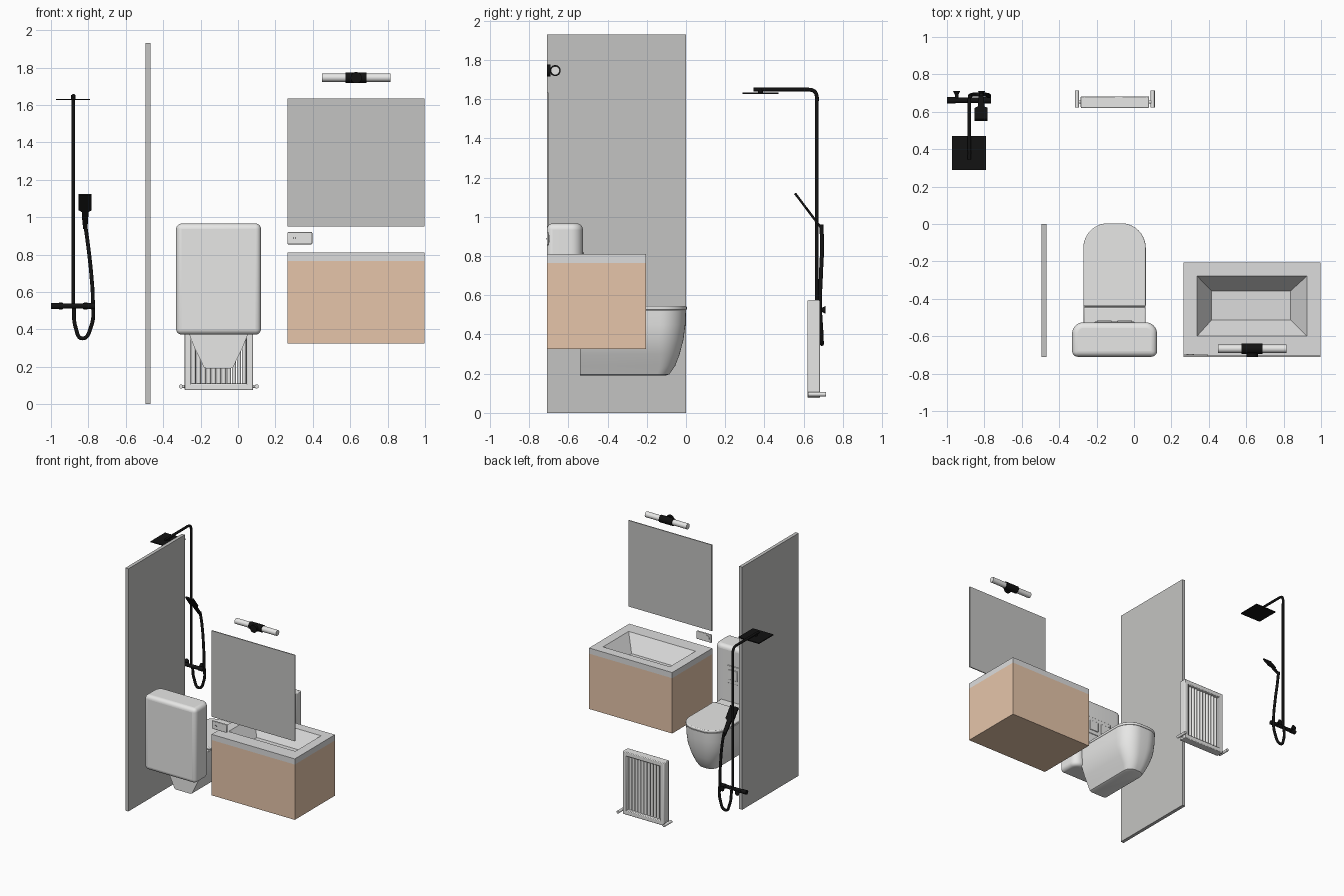
import bpy, bmesh, math
from mathutils import Vector

if "Cube" in bpy.data.objects:
    bpy.data.objects.remove(bpy.data.objects["Cube"])


def material(name, r, g, b):
    m = bpy.data.materials.new(name)
    m.diffuse_color = (r, g, b, 1)
    m.use_nodes = True
    m.node_tree.nodes["Principled BSDF"].inputs["Base Color"].default_value = m.diffuse_color
    return m


WHITE = material("white_ceramic", .8, .8, .79)
STONE = material("pale_stone", .72, .72, .72)
GREY = material("grey_glass", .55, .55, .54)
WOOD = material("light_wood", .79, .56, .40)
BLACK = material("matte_black", .006, .006, .006)


def finish(name, bm, mat, bevel=0, segs=3, smooth=True):
    bmesh.ops.recalc_face_normals(bm, faces=bm.faces)
    me = bpy.data.meshes.new(name)
    bm.to_mesh(me)
    bm.free()
    ob = bpy.data.objects.new(name, me)
    bpy.context.collection.objects.link(ob)
    me.materials.append(mat)
    if bevel:
        b = ob.modifiers.new("bevel", 'BEVEL')
        b.width, b.segments, b.limit_method = bevel, segs, 'ANGLE'
        b.angle_limit = math.radians(40)
    if smooth:
        bpy.ops.object.select_all(action='DESELECT')
        ob.select_set(True)
        bpy.context.view_layer.objects.active = ob
        bpy.ops.object.shade_smooth_by_angle(angle=math.radians(35))
    return ob


def box(name, x, y, z, mat, bevel=0, segs=3):
    bm = bmesh.new()
    bmesh.ops.create_cube(bm, size=1)
    for v in bm.verts:
        for i, (a, b) in enumerate((x, y, z)):
            v.co[i] = (a + b) / 2 + v.co[i] * (b - a)
    return finish(name, bm, mat, bevel, segs, bevel > 0)


def rod(name, a, b, r, mat, r2=None, segs=24):
    a, b = Vector(a), Vector(b)
    bm = bmesh.new()
    bmesh.ops.create_cone(bm, cap_ends=True, segments=segs, radius1=r,
                          radius2=r if r2 is None else r2, depth=(b - a).length)
    q = (b - a).to_track_quat('Z', 'Y')
    for v in bm.verts:
        v.co = q @ v.co + (a + b) / 2
    return finish(name, bm, mat)


def loft(name, rings, mat, bevel=0, segs=3):
    bm = bmesh.new()
    vs = [[bm.verts.new(p) for p in ring] for ring in rings]
    n = len(vs[0])
    for a, b in zip(vs, vs[1:]):
        for i in range(n):
            j = (i + 1) % n
            bm.faces.new((a[i], a[j], b[j], b[i]))
    bm.faces.new(vs[0])
    bm.faces.new(vs[-1])
    return finish(name, bm, mat, bevel, segs)


def u_ring(cx, w, y0, y1, r, z, n=10):
    """Outline with a square end at y0 and rounded corners at y1."""
    pts = [(cx - w, y0, z), (cx + w, y0, z)]
    for side, start in ((1, 0), (-1, 90)):
        for i in range(n + 1):
            t = math.radians(start + 90 * i / n)
            pts.append((cx + side * (w - r) + r * math.cos(t), y1 - r + r * math.sin(t), z))
    return pts


def pipe(name, pts, r, mat):
    cu = bpy.data.curves.new(name, 'CURVE')
    cu.dimensions, cu.bevel_depth, cu.bevel_resolution = '3D', r, 4
    cu.resolution_u, cu.use_fill_caps = 8, True
    s = cu.splines.new('BEZIER')
    s.bezier_points.add(len(pts) - 1)
    for p, co in zip(s.bezier_points, pts):
        p.co = co
        p.handle_left_type = p.handle_right_type = 'AUTO'
    ob = bpy.data.objects.new(name, cu)
    bpy.context.collection.objects.link(ob)
    cu.materials.append(mat)
    bpy.ops.object.select_all(action='DESELECT')
    ob.select_set(True)
    bpy.context.view_layer.objects.active = ob
    bpy.ops.object.convert(target='MESH')
    bpy.ops.object.shade_smooth_by_angle(angle=math.radians(35))


# Shower screen and mirror
box("shower_screen", (-.495, -.468), (-.71, 0), (0, 1.93), GREY)
box("mirror", (.265, .997), (-.71, -.702), (.95, 1.635), GREY)

# Vanity cabinet, open under the basin
cab = box("vanity_cabinet", (.265, .997), (-.71, -.205), (.325, .765), WOOD)
bm = bmesh.new()
bm.from_mesh(cab.data)
bmesh.ops.delete(bm, geom=[f for f in bm.faces if f.normal.z > .9], context='FACES_ONLY')
bm.to_mesh(cab.data)
bm.free()


# Countertop with sloping basin
def rect(x0, x1, y0, y1, z):
    return [(x0, y0, z), (x1, y0, z), (x1, y1, z), (x0, y1, z)]


bm = bmesh.new()
rings = [[bm.verts.new(p) for p in rect(*a)] for a in (
    (.265, .997, -.71, -.205, .765), (.265, .997, -.71, -.205, .81),
    (.337, .925, -.60, -.278, .81), (.415, .838, -.513, -.357, .69))]
for a, b in zip(rings, rings[1:]):
    for i in range(4):
        j = (i + 1) % 4
        bm.faces.new((a[i], a[j], b[j], b[i]))
bm.faces.new(rings[-1])
finish("countertop_basin", bm, STONE, smooth=False)

# Socket plate
box("socket_plate", (.265, .397), (-.71, -.698), (.855, .92), WHITE, .004, 2)
for x in (.296, .308):
    rod("socket_hole", (x, -.7115, .888), (x, -.696, .888), .003, BLACK, segs=12)
rod("socket_ring", (.302, -.70, .888), (.302, -.695, .888), .02, WHITE)

# Toilet cistern and flush plate
CX = -.104
loft("cistern", [u_ring(CX, .227, -.71, -.526, .06, z) for z in (.372, .966)], WHITE, .03, 5)
box("flush_plate", (-.21, .002), (-.53, -.521), (.68, .82), WHITE, .004, 2)
for x in (-.158, -.05):
    box("flush_button", (x - .04, x + .04), (-.525, -.516), (.71, .79), WHITE, .004, 2)

# Toilet bowl, lid and hinge deck
bowl = [(.19, .062, -.105), (.197, .078, -.085), (.24, .098, -.055), (.30, .128, -.032),
        (.374, .157, -.013), (.45, .164, -.003), (.522, .166, 0)]
loft("toilet_bowl", [u_ring(CX, w, -.54, y, min(.13, w * .8), z) for z, w, y in bowl], WHITE)
box("hinge_deck", (CX - .165, CX + .165), (-.54, -.445), (.50, .532), WHITE, .006)
loft("toilet_lid", [u_ring(CX, .167, -.44, .004, .132, z) for z in (.525, .545)], WHITE, .006)

# Wall light
LX, LY, LZ = .632, -.667, 1.746
rod("light_tube", (.45, LY, LZ), (.815, LY, LZ), .022, WHITE)
rod("light_collar", (.575, LY, LZ), (.688, LY, LZ), .028, BLACK)
rod("light_base", (LX, -.71, LZ), (LX, -.69, LZ), .03, BLACK)
rod("light_stem", (LX, -.70, LZ), (LX, LY, LZ), .014, BLACK)

# Towel radiator: frame, tubes and valves
RX0, RX1, RY = -.285, .08, (.62, .683)
for x in ((RX0, RX0 + .034), (RX1 - .034, RX1)):
    box("radiator_post", x, RY, (.075, .575), WHITE, .005, 2)
for z in ((.075, .11), (.54, .575)):
    box("radiator_rail", (RX0 + .02, RX1 - .02), RY, z, WHITE, .005, 2)
for i in range(11):
    x = CX + .0015 + (i - 5) * .027
    rod("radiator_tube", (x, .652, .10), (x, .652, .55), .0118, WHITE, segs=16)
for x, edge in ((-.305, RX0 + .01), (.10, RX1 - .01)):
    rod("radiator_valve", (x, .622, .095), (x, .715, .095), .011, WHITE)
    rod("valve_link", (x, .652, .095), (edge, .652, .095), .008, WHITE)

# Shower riser, arm and rain head
SX, SY = -.88, .667
pipe("shower_riser", [(SX, SY, .52), (SX, SY, .9), (SX, SY, 1.58), (SX, SY, 1.615),
                      (SX, SY - .012, 1.64), (SX, SY - .04, 1.649), (SX, .60, 1.649),
                      (SX, .345, 1.649)], .0095, BLACK)
box("rain_head", (-.972, -.79), (.288, .471), (1.626, 1.633), BLACK)
rod("rain_head_joint", (SX, .38, 1.63), (SX, .38, 1.652), .012, BLACK)

# Thermostatic bar valve
rod("valve_body", (-.97, .662, .525), (-.80, .662, .525), .014, BLACK)
for a, b in ((-1, -.955), (-.81, -.765)):
    rod("valve_knob", (a, .662, .525), (b, .662, .525), .0165, BLACK)
for x in (-.948, -.815):
    rod("valve_mount", (x, .662, .525), (x, .70, .525), .010, BLACK)
    rod("valve_flange", (x, .692, .525), (x, .712, .525), .010, BLACK, .020)

# Hand shower: tilted flat profile, wide at the spray head
HX, top, bot = -.817, Vector((0, .556, 1.12)), Vector((0, .692, .94))
d = (bot - top).normalized()
nrm = Vector((0, -d.z, d.y)) * .006
bm = bmesh.new()
outline = [(0, .035), (.44, .035), (.50, .017), (.72, .016), (1, .011)]
side = [(HX + w, t) for t, w in outline] + [(HX - w, t) for t, w in reversed(outline)]
face = bm.faces.new([bm.verts.new(top.lerp(bot, t) + Vector((x, 0, 0)) - nrm) for x, t in side])
ext = bmesh.ops.extrude_face_region(bm, geom=[face])
for v in ext["geom"]:
    if isinstance(v, bmesh.types.BMVert):
        v.co += nrm * 2
finish("hand_shower", bm, BLACK, smooth=False)

# Flexible hose
pipe("shower_hose", [(HX, .690, .96), (-.803, .694, .86), (-.785, .688, .70), (-.776, .683, .55),
                     (-.784, .690, .42), (-.833, .693, .352), (-.868, .690, .41),
                     (-.878, .680, .52)], .0105, BLACK)
